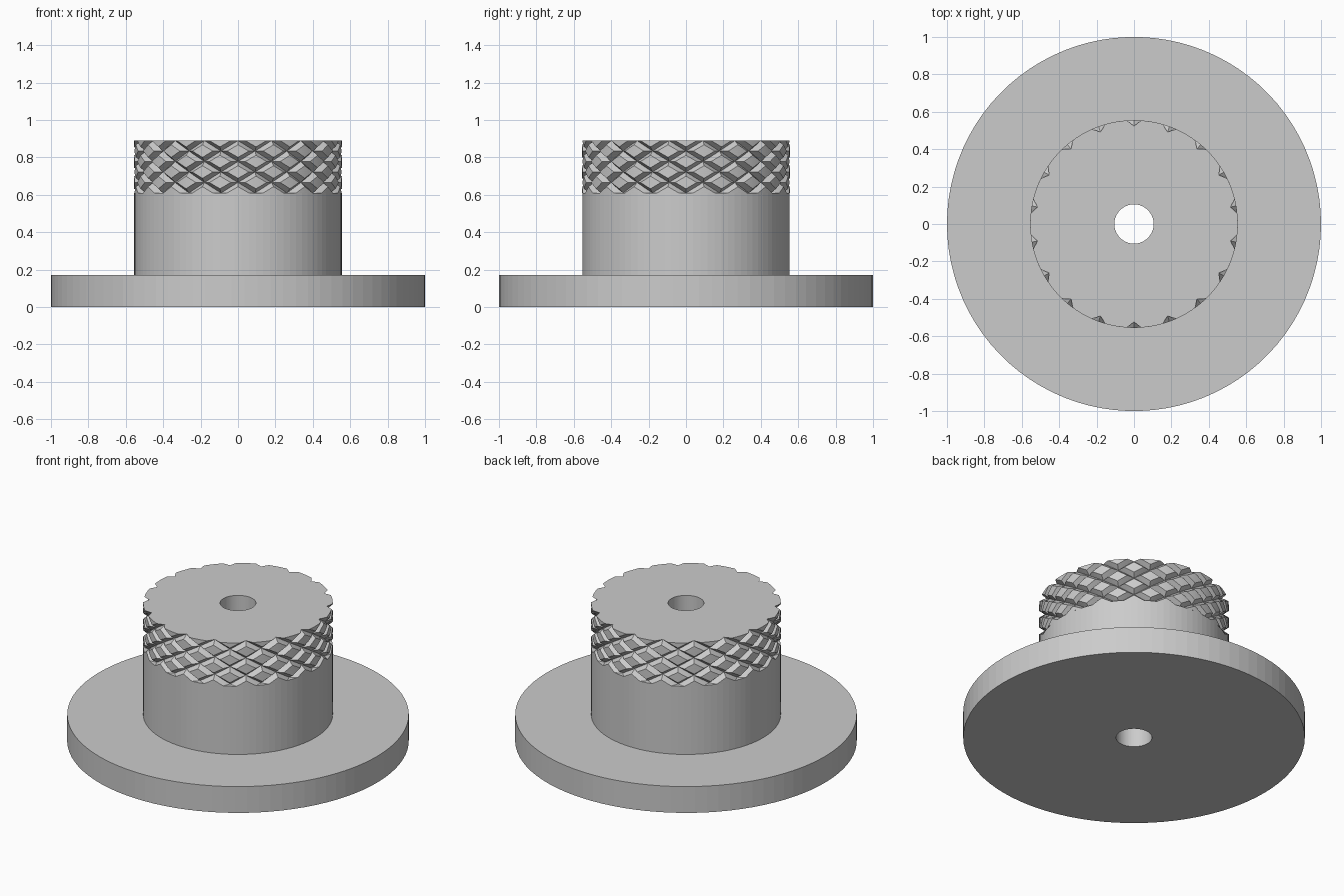
import bpy, bmesh, math

cube = bpy.data.objects.get("Cube")
if cube:
    bpy.data.objects.remove(cube)

BORE_R, FLANGE_R, SHAFT_R = 0.105, 1.0, 0.555
FLANGE_Z, KNURL_Z, TOP_Z = 0.17, 0.61, 0.89
PITCH, HALF_WIDTH, DEPTH, TWIST = 20, 4, 0.032, 50   # groove layout in degrees
STEP = 2

grey = bpy.data.materials.new("plain grey")
grey.use_nodes = True
grey.diffuse_color = (0.6, 0.6, 0.6, 1)
grey.node_tree.nodes["Principled BSDF"].inputs["Base Color"].default_value = (0.6, 0.6, 0.6, 1)


def polar(r, degrees, z):
    a = math.radians(degrees)
    return (r * math.cos(a), r * math.sin(a), z)


def finish(bm, name):
    mesh = bpy.data.meshes.new(name)
    bm.to_mesh(mesh)
    bm.free()
    mesh.materials.append(grey)
    obj = bpy.data.objects.new(name, mesh)
    bpy.context.collection.objects.link(obj)
    return obj


def ring(bm, radius, z, step):
    """One loop of vertices; radius is a function of the angle."""
    return [bm.verts.new(polar(radius(d), d, z)) for d in range(0, 360, step)]


def join(bm, a, b):
    for j in range(len(a)):
        k = (j + 1) % len(a)
        bm.faces.new((a[j], a[k], b[k], b[j]))


# Bore, flange and plain shaft as one turned profile
profile = [(BORE_R, TOP_Z), (BORE_R, 0), (FLANGE_R, 0), (FLANGE_R, FLANGE_Z),
           (SHAFT_R, FLANGE_Z), (SHAFT_R, KNURL_Z), (SHAFT_R - 2 * DEPTH, KNURL_Z)]
bm = bmesh.new()
rings = [ring(bm, lambda d, r=r: r, z, 4) for r, z in profile]
for a, b in zip(rings, rings[1:]):
    join(bm, a, b)
finish(bm, "flanged_shaft")


# Knurled grip: two opposed families of twisted V grooves
def knurl_radius(angle, twist):
    cut = 0
    for phase in (angle + twist, angle - twist):
        off = abs((phase - 90 + PITCH / 2) % PITCH - PITCH / 2)
        cut = max(cut, DEPTH * (1 - off / HALF_WIDTH))
    return SHAFT_R - cut


def knurl_z(twist):
    return TOP_Z - (TOP_Z - KNURL_Z) * twist / TWIST


bm = bmesh.new()
twists = range(TWIST, -1, -STEP)
rows = [ring(bm, lambda d, t=t: knurl_radius(d, t), knurl_z(t), STEP) for t in twists]
for t, low, high in zip(twists, rows, rows[1:]):
    mid = t - STEP / 2
    for j in range(len(low)):
        k = (j + 1) % len(low)
        angle = (j + 0.5) * STEP
        centre = bm.verts.new(polar(knurl_radius(angle, mid), angle, knurl_z(mid)))
        corners = (low[j], low[k], high[k], high[j])
        for n in range(4):
            bm.faces.new((corners[n], corners[(n + 1) % 4], centre))

# Flat top with the bore opening
join(bm, rows[-1], ring(bm, lambda d: BORE_R, TOP_Z, STEP))
finish(bm, "knurled_grip")
